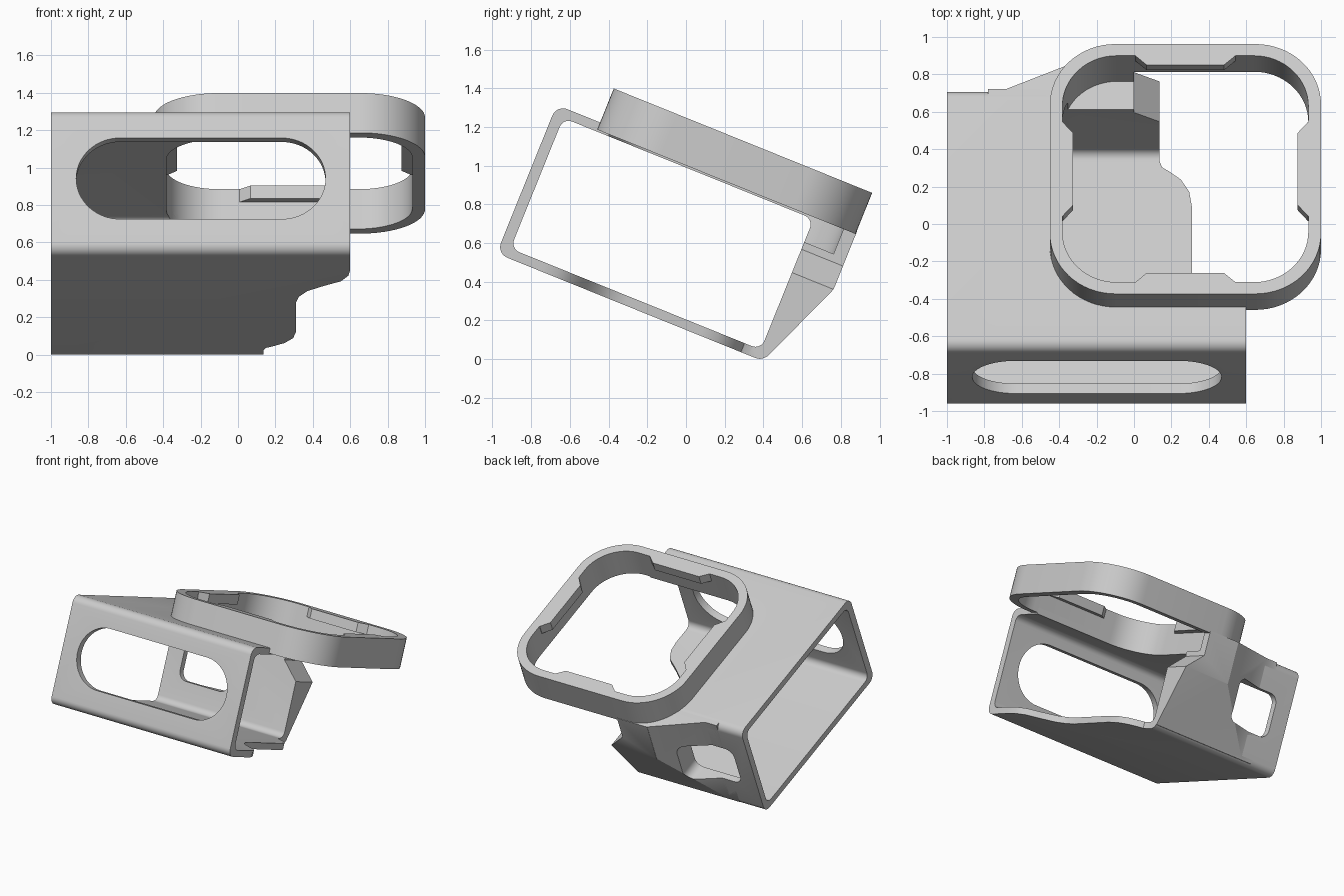
import bpy, bmesh, math
from mathutils import Matrix, Vector

cube = bpy.data.objects.get("Cube")
if cube:
    bpy.data.objects.remove(cube, do_unlink=True)

grey = bpy.data.materials.new("plain grey")
grey.use_nodes = True
grey.diffuse_color = (0.6, 0.6, 0.6, 1)
grey.node_tree.nodes["Principled BSDF"].inputs["Base Color"].default_value = (0.6, 0.6, 0.6, 1)

# Everything is built upright as (x, depth, height), then tilted as a whole
TILT = Matrix.Rotation(math.radians(-22), 4, 'X')
AXES = {'x': lambda a, b, d: (d, a, b),
        'y': lambda a, b, d: (a, d, b),
        'z': lambda a, b, d: (a, b, d)}


def rounded(a0, a1, b0, b1, r, seg=8):
    """Outline of a rounded rectangle."""
    pts = []
    centres = [(a1 - r, b1 - r), (a0 + r, b1 - r), (a0 + r, b0 + r), (a1 - r, b0 + r)]
    for q, (ca, cb) in enumerate(centres):
        for i in range(seg + 1):
            t = math.pi / 2 * (q + i / seg)
            pts.append((ca + r * math.cos(t), cb + r * math.sin(t)))
    return pts


def prism(name, outline, axis, d0, d1):
    """Extrude a 2D outline along an axis."""
    bm = bmesh.new()
    verts = [bm.verts.new(AXES[axis](a, b, d0)) for a, b in outline]
    face = bm.faces.new(verts)
    out = bmesh.ops.extrude_face_region(bm, geom=[face])
    move = Vector(AXES[axis](0, 0, d1 - d0))
    bmesh.ops.translate(bm, vec=move, verts=[g for g in out["geom"] if isinstance(g, bmesh.types.BMVert)])
    bmesh.ops.recalc_face_normals(bm, faces=bm.faces)
    mesh = bpy.data.meshes.new(name)
    bm.to_mesh(mesh)
    bm.free()
    obj = bpy.data.objects.new(name, mesh)
    bpy.context.collection.objects.link(obj)
    mesh.materials.append(grey)
    return obj


def cut(obj, *cutters):
    """Subtract the cutters from the object."""
    bpy.context.view_layer.objects.active = obj
    for c in cutters:
        c.hide_render = True
        mod = obj.modifiers.new("cut", 'BOOLEAN')
        mod.operation = 'DIFFERENCE'
        mod.solver = 'EXACT'
        mod.object = c
        bpy.ops.object.modifier_apply(modifier=mod.name)


# Cutters
cavity = prism("cavity_cutter", rounded(-1.055, 0.34, 0.19, 0.918, 0.05), 'x', -1.2, 0.8)
slot = prism("slot_cutter", rounded(-0.865, 0.468, 0.333, 0.80, 0.2334, 16), 'y', -1.3, -0.9)
window = prism("window_cutter", rounded(-0.86, -0.42, 0.39, 0.73, 0.07), 'y', 0.2, 0.8)
opening = prism("opening_cutter", rounded(-0.383, 0.932, -0.803, 0.503, 0.29, 16), 'z', 0.79, 1.4)
floor_edge = [(0.8, -0.86), (0.6, -0.86), (0.59, -0.78), (0.55, -0.70), (0.46, -0.635),
              (0.37, -0.56), (0.325, -0.48), (0.31, -0.40), (0.31, 0.02), (0.295, 0.11),
              (0.25, 0.18), (0.19, 0.225), (0.15, 0.25), (0.135, 0.29), (0.135, 0.7), (0.8, 0.7)]
side = prism("side_cutter", floor_edge, 'z', 0.0, 0.90)
shoulder = prism("shoulder_cutter", [(0.135, 0.62), (0, 0.75), (0, 1.1), (0.8, 1.1), (0.8, 0.62)],
                 'y', 0.2, 0.8)
flank = prism("flank_cutter", [(-0.68, 0.39), (-0.27, 0.57), (-0.27, 0.8), (-1.2, 0.8), (-1.2, 0.39)],
              'z', 0.0, 1.2)

# Open-ended sleeve with front slot, back window and scalloped floor
sleeve = prism("sleeve", rounded(-1.112, 0.39, 0.14, 0.968, 0.06), 'x', -1.0, 0.6)
cut(sleeve, cavity, slot, window, side, opening, shoulder)

# Wedge bracket joining the back wall to the ring
bracket = prism("bracket", [(0.35, 0.16), (0.385, 0.17), (0.572, 0.62), (0.572, 0.945), (0.39, 0.965), (0.35, 0.965)],
                'x', -0.78, 0.135)
cut(bracket, flank, window, opening, shoulder)

# Rounded square ring
ring = prism("ring", rounded(-0.45, 1.0, -0.87, 0.57, 0.35, 16), 'z', 0.928, 1.157)
cut(ring, opening)

# Four retaining tabs inside the ring
parts = [sleeve, bracket, ring]
centre = Vector((0.2745, -0.15))
for i, label in enumerate(["right", "back", "left", "front"]):
    turn = Matrix.Rotation(i * math.pi / 2, 2)
    shape = [(0.67, -0.27), (0.655, -0.27), (0.6, -0.207), (0.6, 0.207), (0.655, 0.27), (0.67, 0.27)]
    outline = [tuple(centre + turn @ Vector(p)) for p in shape]
    parts.append(prism(label + "_tab", outline, 'z', 1.083, 1.157))

for c in (cavity, slot, window, opening, side, shoulder, flank):
    bpy.data.objects.remove(c, do_unlink=True)

# Tilt the assembly and smooth the rounded corners
for obj in parts:
    obj.data.transform(TILT)
    bpy.ops.object.select_all(action='DESELECT')
    obj.select_set(True)
    bpy.context.view_layer.objects.active = obj
    bpy.ops.object.shade_smooth_by_angle(angle=math.radians(30))
